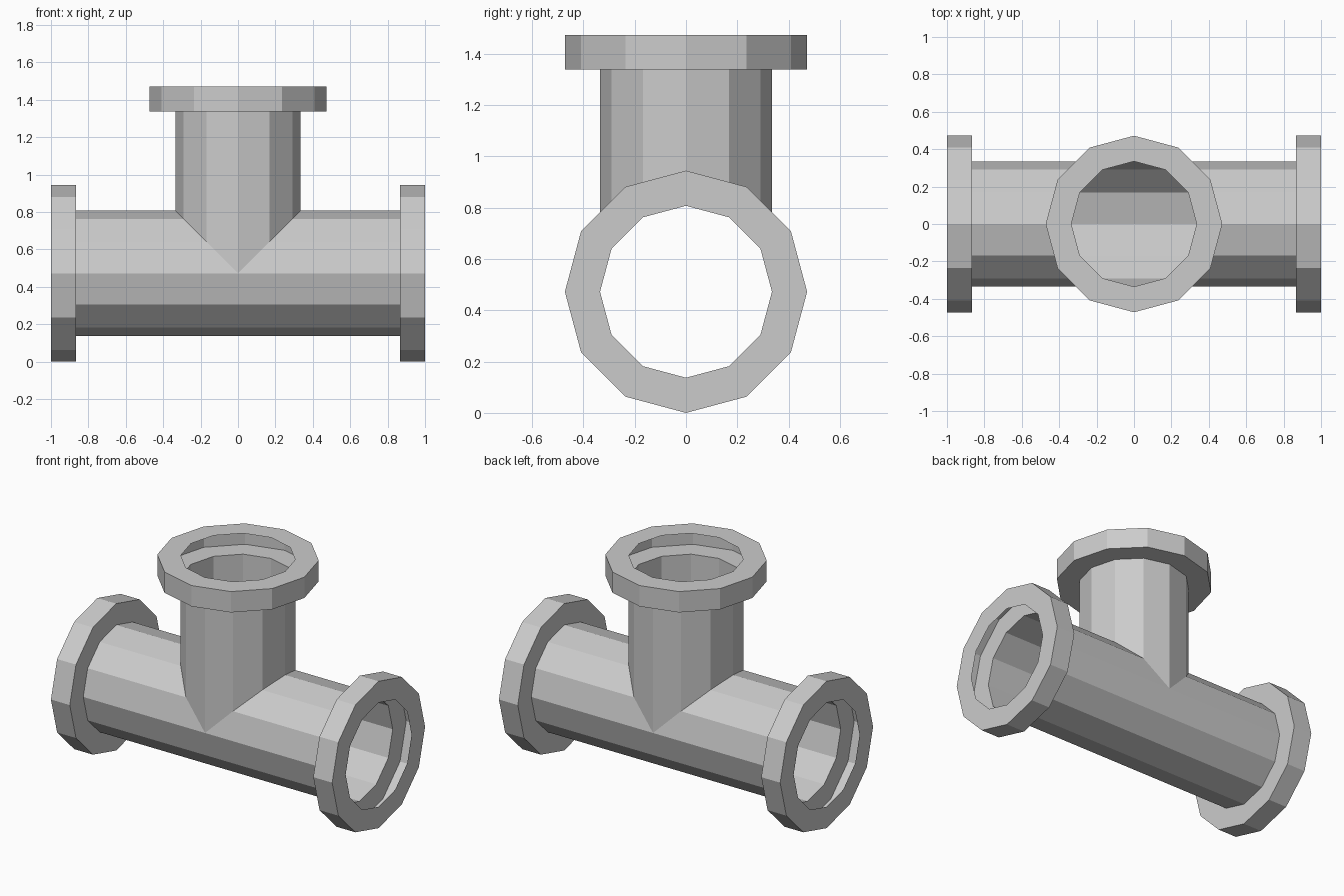
import bpy, bmesh
from math import cos, sin, pi
from mathutils import Matrix, Vector

cube = bpy.data.objects.get("Cube")
if cube:
    bpy.data.objects.remove(cube, do_unlink=True)

SIDES = 12
PIPE_R, FLANGE_R = 0.335, 0.472
FLANGE_START, ARM_END = 0.866, 1.0
CENTRE = Vector((0, 0, FLANGE_R))

grey = bpy.data.materials.new("pipe grey")
grey.use_nodes = True
COLOUR = (0.6, 0.6, 0.6, 1)
grey.diffuse_color = COLOUR
grey.node_tree.nodes["Principled BSDF"].inputs["Base Color"].default_value = COLOUR

# Direction of each arm, as a rotation of the z axis
ARMS = {
    "left": Matrix.Rotation(pi / 2, 3, "Y"),
    "right": Matrix.Rotation(-pi / 2, 3, "Y"),
    "top": Matrix.Identity(3),
}


def ring(bm, rot, radius, distance):
    """One ring of vertices; distance is a function of the unplaced point."""
    verts = []
    for i in range(SIDES):
        a = 2 * pi * i / SIDES
        p = Vector((radius * cos(a), radius * sin(a), 0))
        p.z = distance(p)
        verts.append(bm.verts.new(CENTRE + rot @ p))
    return verts


def bridge(bm, low, high):
    for i in range(SIDES):
        j = (i + 1) % SIDES
        bm.faces.new((low[i], low[j], high[j], high[i]))


def finish(bm, name):
    mesh = bpy.data.meshes.new(name)
    bm.to_mesh(mesh)
    bm.free()
    mesh.materials.append(grey)
    obj = bpy.data.objects.new(name, mesh)
    bpy.context.scene.collection.objects.link(obj)


# Open tee body: three thin tubes mitred together at the junction
bm = bmesh.new()
for name, rot in ARMS.items():
    if name == "top":
        mitre = lambda p: abs(p.x)
    else:
        mitre = lambda p, rot=rot: max(0, (rot @ p).z)
    bridge(bm, ring(bm, rot, PIPE_R, mitre),
           ring(bm, rot, PIPE_R, lambda p: FLANGE_START))
bmesh.ops.remove_doubles(bm, verts=bm.verts, dist=0.001)
finish(bm, "tee_pipe")

# Hollow flanges: back plate, rim and front plate, open on the inside
PROFILE = [(PIPE_R, FLANGE_START), (FLANGE_R, FLANGE_START),
           (FLANGE_R, ARM_END), (PIPE_R, ARM_END)]
for name, rot in ARMS.items():
    bm = bmesh.new()
    rings = [ring(bm, rot, r, lambda p, d=d: d) for r, d in PROFILE]
    for low, high in zip(rings, rings[1:]):
        bridge(bm, low, high)
    finish(bm, name + "_flange")
